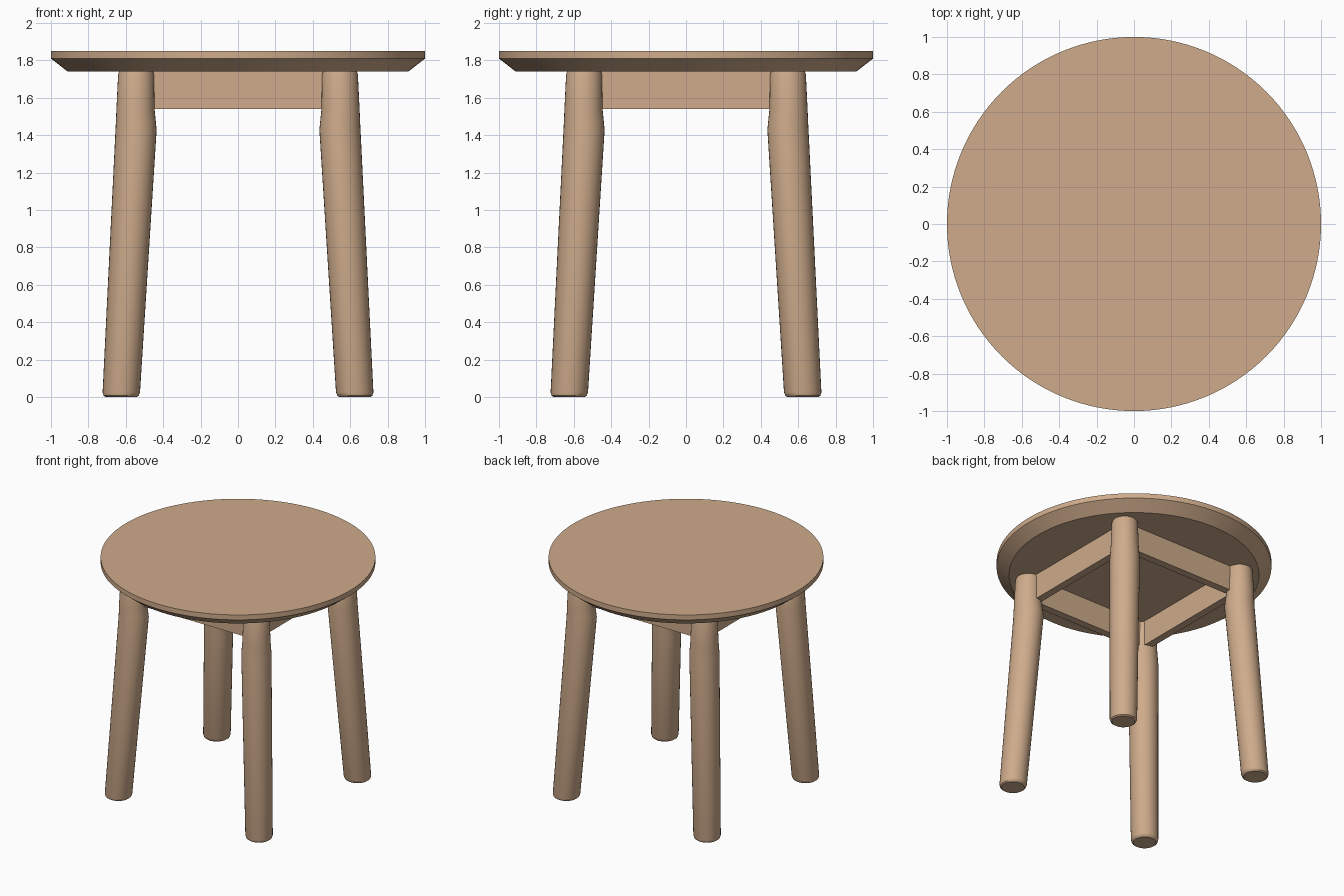
import bpy, bmesh, math

if "Cube" in bpy.data.objects:
    bpy.data.objects.remove(bpy.data.objects["Cube"])

wood = bpy.data.materials.new("light wood")
wood.diffuse_color = (0.62, 0.41, 0.26, 1)
wood.use_nodes = True
wood.node_tree.nodes["Principled BSDF"].inputs["Base Color"].default_value = wood.diffuse_color


def loft(name, rings, sides, angle):
    """Closed solid through circular rings given as (x, y, z, radius)."""
    bm = bmesh.new()
    loops = []
    for x, y, z, r in rings:
        loops.append([bm.verts.new((x + r * math.cos(2 * math.pi * i / sides),
                                    y + r * math.sin(2 * math.pi * i / sides), z))
                      for i in range(sides)])
    for a, b in zip(loops, loops[1:]):
        for i in range(sides):
            j = (i + 1) % sides
            bm.faces.new((a[i], a[j], b[j], b[i]))
    bm.faces.new(loops[0][::-1])
    bm.faces.new(loops[-1])
    finish(name, bm, angle)


def finish(name, bm, angle=None):
    bmesh.ops.recalc_face_normals(bm, faces=bm.faces)
    mesh = bpy.data.meshes.new(name)
    bm.to_mesh(mesh)
    bm.free()
    mesh.materials.append(wood)
    obj = bpy.data.objects.new(name, mesh)
    bpy.context.collection.objects.link(obj)
    if angle:
        bpy.ops.object.select_all(action='DESELECT')
        obj.select_set(True)
        bpy.context.view_layer.objects.active = obj
        bpy.ops.object.shade_smooth_by_angle(angle=math.radians(angle))


# Round seat with a chamfered underside
loft("seat", [(0, 0, 1.74, 0.91), (0, 0, 1.81, 1.0), (0, 0, 1.85, 1.0)], 128, 25)

# Splayed legs: (height, centre offset, radius), waisted where they meet the apron
leg_profile = [(0, 0.625, 0.083), (0.008, 0.625, 0.094), (0.025, 0.624, 0.1),
               (1.43, 0.545, 0.11), (1.47, 0.546, 0.107), (1.54, 0.548, 0.102),
               (1.725, 0.545, 0.096), (1.745, 0.545, 0.09)]
for sx, side in ((-1, "left"), (1, "right")):
    for sy, end in ((-1, "front"), (1, "back")):
        loft(f"{end}_{side}_leg",
             [(sx * c, sy * c, z, r) for z, c, r in leg_profile], 32, 35)

# Apron rails joining the legs under the seat
for name, cx, cy in (("front", 0, -0.52), ("back", 0, 0.52),
                     ("left", -0.52, 0), ("right", 0.52, 0)):
    bm = bmesh.new()
    bmesh.ops.create_cube(bm, size=1)
    size = (0.06, 1.0, 0.205) if cx else (1.0, 0.06, 0.205)
    bmesh.ops.scale(bm, vec=size, verts=bm.verts)
    bmesh.ops.translate(bm, vec=(cx, cy, 1.6425), verts=bm.verts)
    finish(f"{name}_apron_rail", bm)
